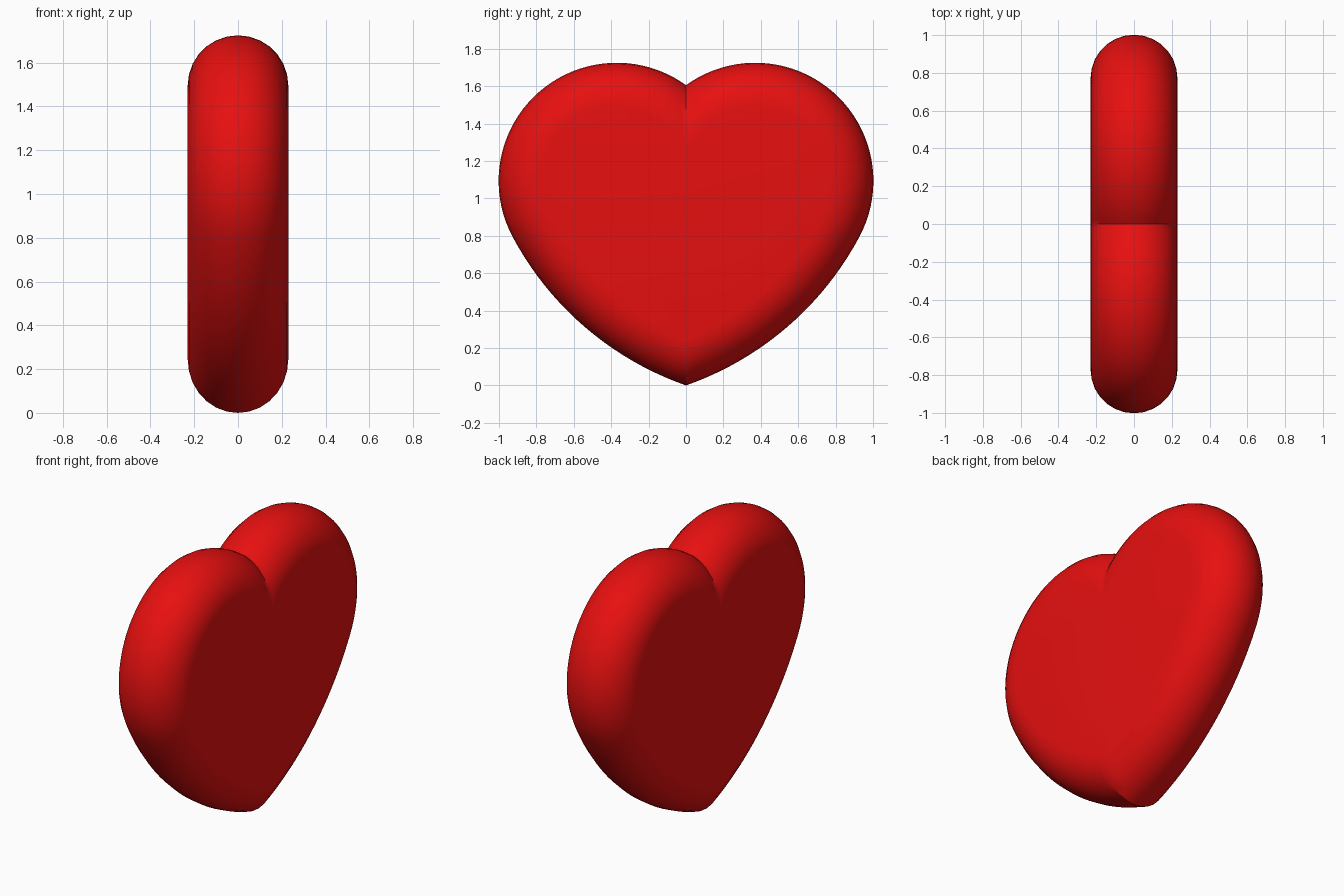
import bpy, bmesh, math

if "Cube" in bpy.data.objects:
    bpy.data.objects.remove(bpy.data.objects["Cube"])

HALF = 0.23                    # half thickness = radius of the rounded rim
LOBE, LOBE_R = (0.37, 1.093), 0.632
JOIN = math.radians(-28)       # where lobe arc meets lower arc
# lower arc: tangent to the lobe at JOIN and passing through the tip (0, 0)
c, s = math.cos(JOIN), math.sin(JOIN)
t = (LOBE[0]**2 + LOBE[1]**2 - LOBE_R**2) / (2 * (LOBE_R + LOBE[0]*c + LOBE[1]*s))
LOW = (LOBE[0] - t*c, LOBE[1] - t*s)
LOW_R = LOBE_R + t


def arc(centre, r, a0, a1, n):
    return [(centre[0] + r*math.cos(a0 + (a1-a0)*i/n),
             centre[1] + r*math.sin(a0 + (a1-a0)*i/n)) for i in range(n + 1)]


def outline(d):
    """Heart outline (y, z) moved inward by d."""
    r, R = LOBE_R - d, LOW_R - d
    cleft = math.acos(-LOBE[0] / r)
    tip = -math.acos(-LOW[0] / R)
    half = arc(LOBE, r, cleft, JOIN, 40) + arc(LOW, R, JOIN, tip, 20)[1:]
    return half + [(-y, z) for y, z in half[-2:0:-1]]


# rounded rim: rings swept through a half circle from one face to the other
bm = bmesh.new()
rings = []
STEPS = 14
for k in range(STEPS + 1):
    a = -math.pi/2 + math.pi*k/STEPS
    d = HALF * (1 - math.cos(a))
    rings.append([bm.verts.new((HALF*math.sin(a), y, z)) for y, z in outline(d)])
for r0, r1 in zip(rings, rings[1:]):
    n = len(r0)
    for i in range(n):
        j = (i + 1) % n
        bm.faces.new((r0[i], r0[j], r1[j], r1[i]))
# flat faces
bm.faces.new(rings[0])
bm.faces.new(rings[-1])
bmesh.ops.recalc_face_normals(bm, faces=bm.faces)

mesh = bpy.data.meshes.new("heart")
bm.to_mesh(mesh)
bm.free()
heart = bpy.data.objects.new("heart", mesh)
bpy.context.collection.objects.link(heart)

red = bpy.data.materials.new("red")
red.diffuse_color = (0.8, 0.005, 0.005, 1)
red.use_nodes = True
red.node_tree.nodes["Principled BSDF"].inputs["Base Color"].default_value = red.diffuse_color
mesh.materials.append(red)

bpy.context.view_layer.objects.active = heart
heart.select_set(True)
bpy.ops.object.shade_smooth_by_angle(angle=math.radians(30))
